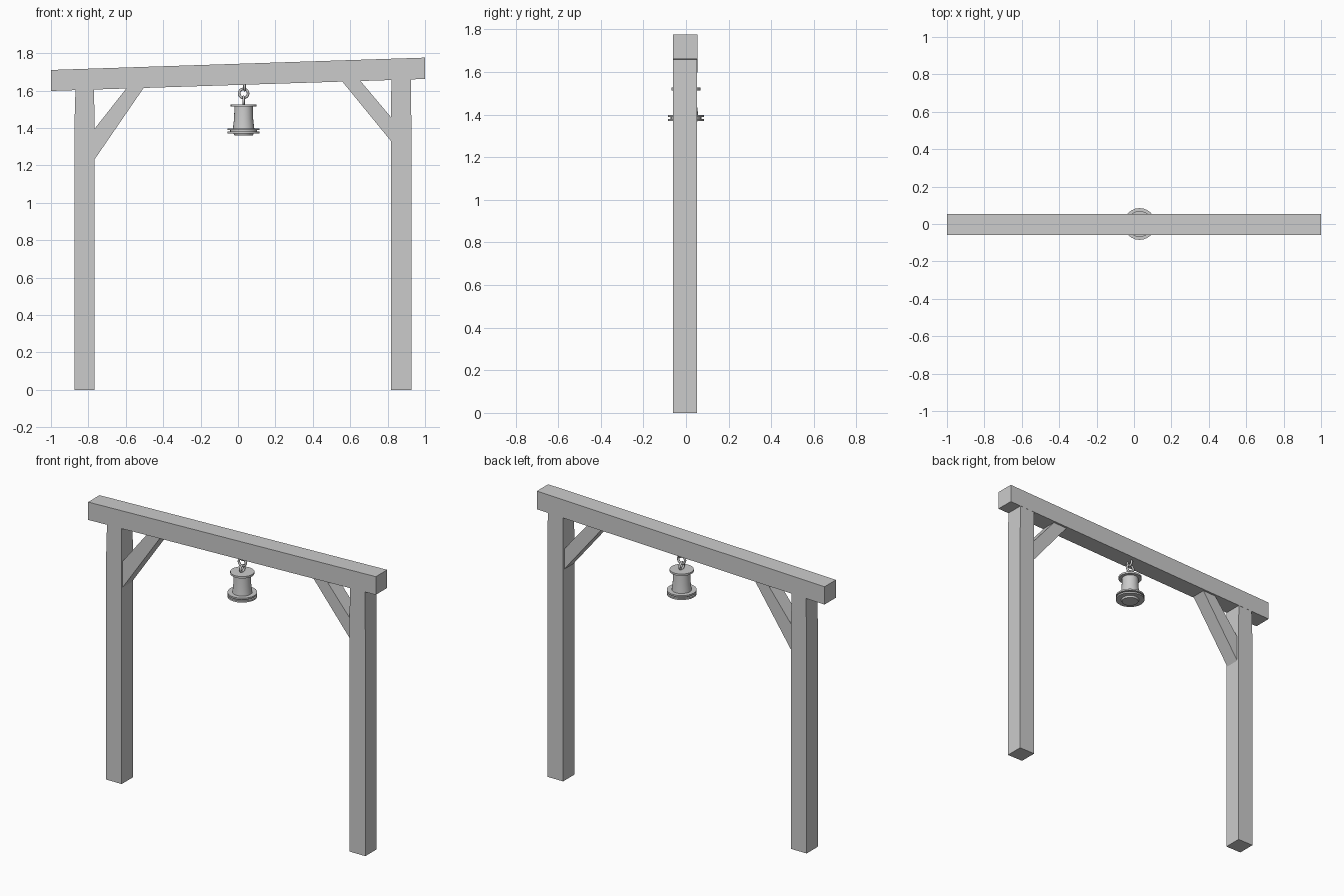
import bpy, bmesh, math

if "Cube" in bpy.data.objects:
    bpy.data.objects.remove(bpy.data.objects["Cube"])

BELL_X = 0.03


def finish(name, bm, smooth=False):
    bmesh.ops.recalc_face_normals(bm, faces=bm.faces[:])
    mesh = bpy.data.meshes.new(name)
    bm.to_mesh(mesh)
    bm.free()
    ob = bpy.data.objects.new(name, mesh)
    bpy.context.collection.objects.link(ob)
    if smooth:
        bpy.ops.object.select_all(action='DESELECT')
        ob.select_set(True)
        bpy.context.view_layer.objects.active = ob
        bpy.ops.object.shade_smooth_by_angle(angle=math.radians(35))
    return ob


def timber(name, outline, y0, y1):
    """Extrude a front-view (x, z) outline from y0 to y1."""
    bm = bmesh.new()
    face = bm.faces.new([bm.verts.new((x, y0, z)) for x, z in outline])
    ext = bmesh.ops.extrude_face_region(bm, geom=[face])
    verts = [g for g in ext['geom'] if isinstance(g, bmesh.types.BMVert)]
    bmesh.ops.translate(bm, verts=verts, vec=(0, y1 - y0, 0))
    return finish(name, bm)


def lathe(name, profile, steps=24):
    """Spin an (r, z) profile around the bell axis."""
    bm = bmesh.new()
    vs = [bm.verts.new((BELL_X + r, 0, z)) for r, z in profile]
    es = [bm.edges.new(p) for p in zip(vs, vs[1:])]
    bmesh.ops.spin(bm, geom=vs + es, cent=(BELL_X, 0, 0), axis=(0, 0, 1),
                   angle=math.tau, steps=steps, use_duplicate=False)
    bmesh.ops.remove_doubles(bm, verts=bm.verts[:], dist=1e-5)
    return finish(name, bm, True)


def ring(name, x, z, radius, wire, turn):
    bpy.ops.mesh.primitive_torus_add(
        major_radius=radius, minor_radius=wire, major_segments=20,
        minor_segments=8, location=(x, 0, z),
        rotation=(math.radians(90), 0, math.radians(turn)))
    ob = bpy.context.object
    ob.name = name
    bpy.ops.object.shade_smooth_by_angle(angle=math.radians(50))
    return ob


# Sloping top beam
timber("top_beam", [(-1, 1.598), (1, 1.662), (1, 1.776), (-1, 1.71)], -0.06, 0.053)

# Posts, slightly narrower near the top
timber("left_post", [(-0.875, 0), (-0.767, 0), (-0.767, 1.4), (-0.77, 1.64),
                     (-0.868, 1.64), (-0.875, 1.4)], -0.06, 0.052)
timber("right_post", [(0.818, 0), (0.927, 0), (0.927, 1.4), (0.924, 1.69),
                      (0.82, 1.69), (0.818, 1.4)], -0.06, 0.052)

# Diagonal braces
timber("left_brace", [(-0.775, 1.22), (-0.497, 1.625), (-0.59, 1.62), (-0.775, 1.385)],
       -0.052, 0.04)
timber("right_brace", [(0.826, 1.32), (0.826, 1.448), (0.643, 1.665), (0.548, 1.66)],
       -0.052, 0.04)

# Hanging links
ring("beam_eyelet", BELL_X + 0.005, 1.622, 0.02, 0.007, 90)
ring("hanging_link", BELL_X, 1.585, 0.024, 0.007, 0)
ring("bell_eyelet", BELL_X, 1.546, 0.02, 0.007, 90)

# Bell body with cap rim, double lower rim and closed foot
lathe("bell", [(0, 1.526), (0.069, 1.526), (0.069, 1.514), (0.049, 1.514),
               (0.051, 1.45), (0.057, 1.398), (0.085, 1.398), (0.085, 1.388),
               (0.072, 1.388), (0.072, 1.380), (0.085, 1.380), (0.085, 1.370),
               (0.054, 1.370), (0.049, 1.359), (0, 1.359)])
